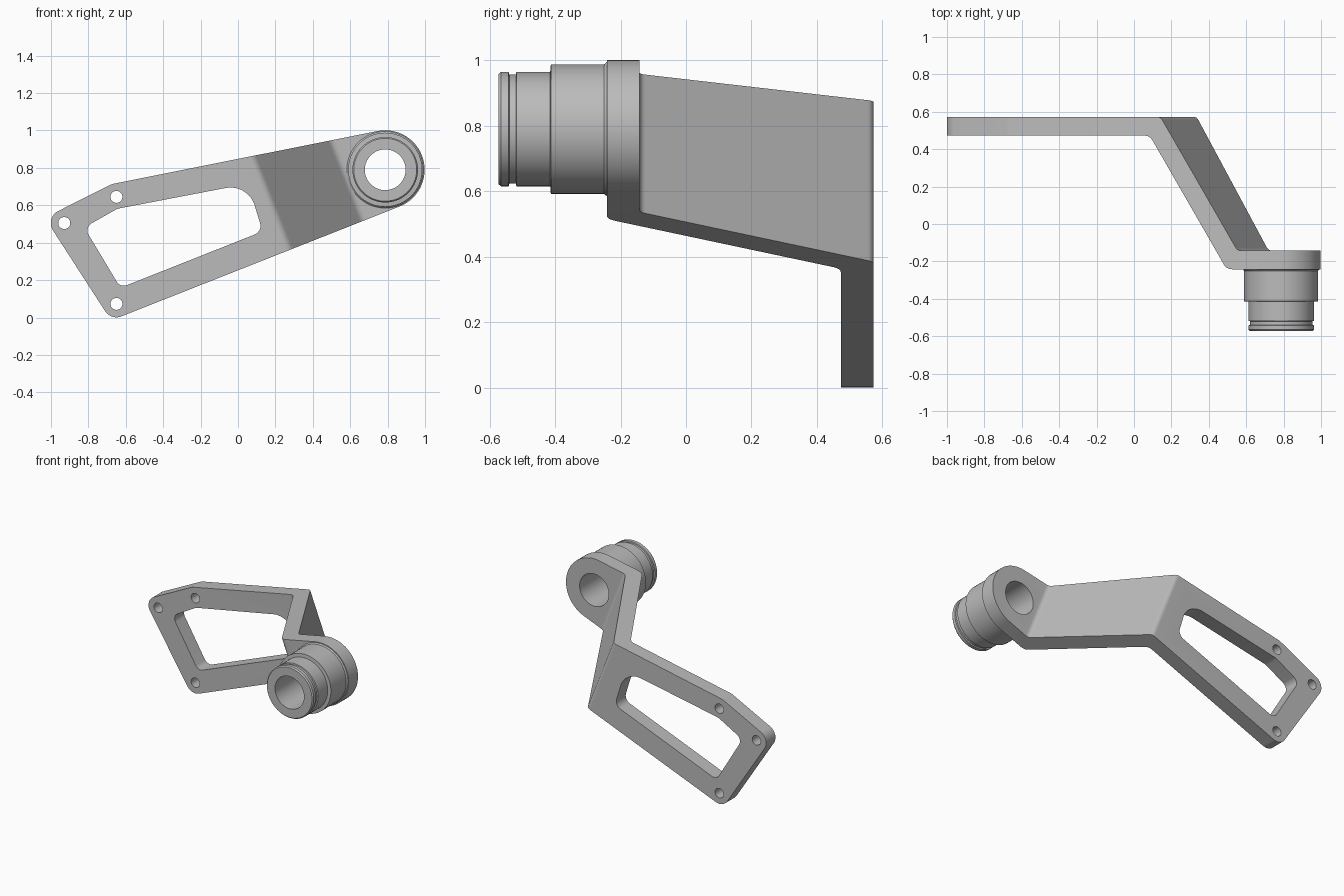
import bpy, bmesh, math
from mathutils import Vector

if "Cube" in bpy.data.objects:
    bpy.data.objects.remove(bpy.data.objects["Cube"], do_unlink=True)

grey = bpy.data.materials.new("plain_grey")
grey.use_nodes = True
COLOUR = (0.5, 0.5, 0.5, 1)
grey.diffuse_color = COLOUR
grey.node_tree.nodes["Principled BSDF"].inputs["Base Color"].default_value = COLOUR

FRONT, BACK, DROP, THICK = 0.473, 0.573, 0.715, 0.1
EYE = (0.787, 0.79)          # x, z of the spacer axis
TILT = math.radians(21.5)    # lean of the fold lines


def make_object(name, bm):
    bmesh.ops.recalc_face_normals(bm, faces=bm.faces)
    mesh = bpy.data.meshes.new(name)
    bm.to_mesh(mesh)
    bm.free()
    mesh.materials.append(grey)
    obj = bpy.data.objects.new(name, mesh)
    bpy.context.collection.objects.link(obj)
    return obj


def prism(name, points, offset):
    bm = bmesh.new()
    face = bm.faces.new([bm.verts.new(p) for p in points])
    extruded = bmesh.ops.extrude_face_region(bm, geom=[face], use_keep_orig=True)
    verts = [v for v in extruded["geom"] if isinstance(v, bmesh.types.BMVert)]
    bmesh.ops.translate(bm, verts=verts, vec=offset)
    return make_object(name, bm)


def hull_prism(name, circles, steps=64):
    """Plate along y whose outline wraps tightly around circles (x, z, radius)."""
    pts = sorted({(round(x + r * math.cos(math.tau * i / steps), 5),
                   round(z + r * math.sin(math.tau * i / steps), 5))
                  for x, z, r in circles for i in range(steps)})

    def chain(seq):
        out = []
        for p in seq:
            while len(out) > 1 and ((out[-1][0] - out[-2][0]) * (p[1] - out[-2][1])
                                    - (out[-1][1] - out[-2][1]) * (p[0] - out[-2][0])) <= 0:
                out.pop()
            out.append(p)
        return out[:-1]
    outline = chain(pts) + chain(pts[::-1])
    return prism(name, [(x, -0.8, z) for x, z in outline], (0, 1.6, 0))


def boolean(obj, cutter, operation):
    mod = obj.modifiers.new("cut", 'BOOLEAN')
    mod.operation, mod.solver, mod.object = operation, 'EXACT', cutter
    bpy.context.view_layer.update()
    result = obj.evaluated_get(bpy.context.evaluated_depsgraph_get())
    mesh = bpy.data.meshes.new_from_object(result)
    obj.modifiers.clear()
    obj.data = mesh
    bpy.data.objects.remove(cutter, do_unlink=True)


def rounded(points, radius, steps=6):
    """Soften every inner point of an open path."""
    path = [points[0]]
    for a, b, c in zip(points, points[1:], points[2:]):
        p, q = b + (a - b).normalized() * radius, b + (c - b).normalized() * radius
        for i in range(steps + 1):
            t = i / steps
            path.append(p * (1 - t) ** 2 + b * 2 * t * (1 - t) + q * t ** 2)
    return path + [points[-1]]


# Folded strip: two parallel flats joined by a 60 degree web
fold, run, mitre = 0.395, DROP / math.tan(math.radians(60)), THICK * math.tan(math.radians(30))
front_path = [Vector(p) for p in ((-1.5, FRONT), (fold, FRONT),
                                  (fold + run, FRONT - DROP), (1.8, FRONT - DROP))]
back_path = [Vector(p) for p in ((-1.5, BACK), (fold + mitre, BACK),
                                 (fold + run + mitre, BACK - DROP), (1.8, BACK - DROP))]
section = rounded(front_path, 0.03) + rounded(back_path, 0.02)[::-1]
along = Vector((math.cos(TILT), 0, math.sin(TILT)))
across = Vector((-math.sin(TILT), 0, math.cos(TILT)))
arm = prism("bracket_arm",
            [along * u + across * -1 + Vector((0, y, 0)) for u, y in section], across * 3)

# Trim to the outline, then cut the window, bolt holes and bore
bolts = [(-0.65, 0.073), (-0.929, 0.505), (-0.65, 0.645)]
boolean(arm, hull_prism("outline", [(x, z, 0.072) for x, z in bolts] + [(*EYE, 0.211)]), 'INTERSECT')
window = [(-0.04, 0.56, 0.135), (0.07, 0.49, 0.05), (-0.61, 0.215, 0.045),
          (-0.76, 0.465, 0.045), (-0.62, 0.515, 0.07)]
boolean(arm, hull_prism("window", window), 'DIFFERENCE')
for x, z in bolts:
    boolean(arm, hull_prism("bolt_hole", [(x, z, 0.032)], 32), 'DIFFERENCE')
boolean(arm, hull_prism("bore", [(*EYE, 0.109)]), 'DIFFERENCE')

# Stepped hollow spacer with a retaining groove near its tip: (radius, y)
profile = [(0.109, -0.242), (0.205, -0.242), (0.198, -0.25), (0.198, -0.413), (0.175, -0.415),
           (0.175, -0.518), (0.167, -0.52), (0.167, -0.54), (0.175, -0.542), (0.175, -0.565),
           (0.168, -0.573), (0.109, -0.573)]
bm = bmesh.new()
SIDES = 64
rings = [[bm.verts.new((EYE[0] + r * math.cos(math.tau * i / SIDES), y,
                        EYE[1] + r * math.sin(math.tau * i / SIDES))) for i in range(SIDES)]
         for r, y in profile]
for a, b in zip(rings, rings[1:] + rings[:1]):
    for i in range(SIDES):
        j = (i + 1) % SIDES
        bm.faces.new((a[i], a[j], b[j], b[i]))
spacer = make_object("hollow_spacer", bm)

# Smooth curved walls, keep machined edges crisp
for obj in (arm, spacer):
    bpy.ops.object.select_all(action='DESELECT')
    obj.select_set(True)
    bpy.context.view_layer.objects.active = obj
    bpy.ops.object.shade_smooth_by_angle(angle=math.radians(30))
